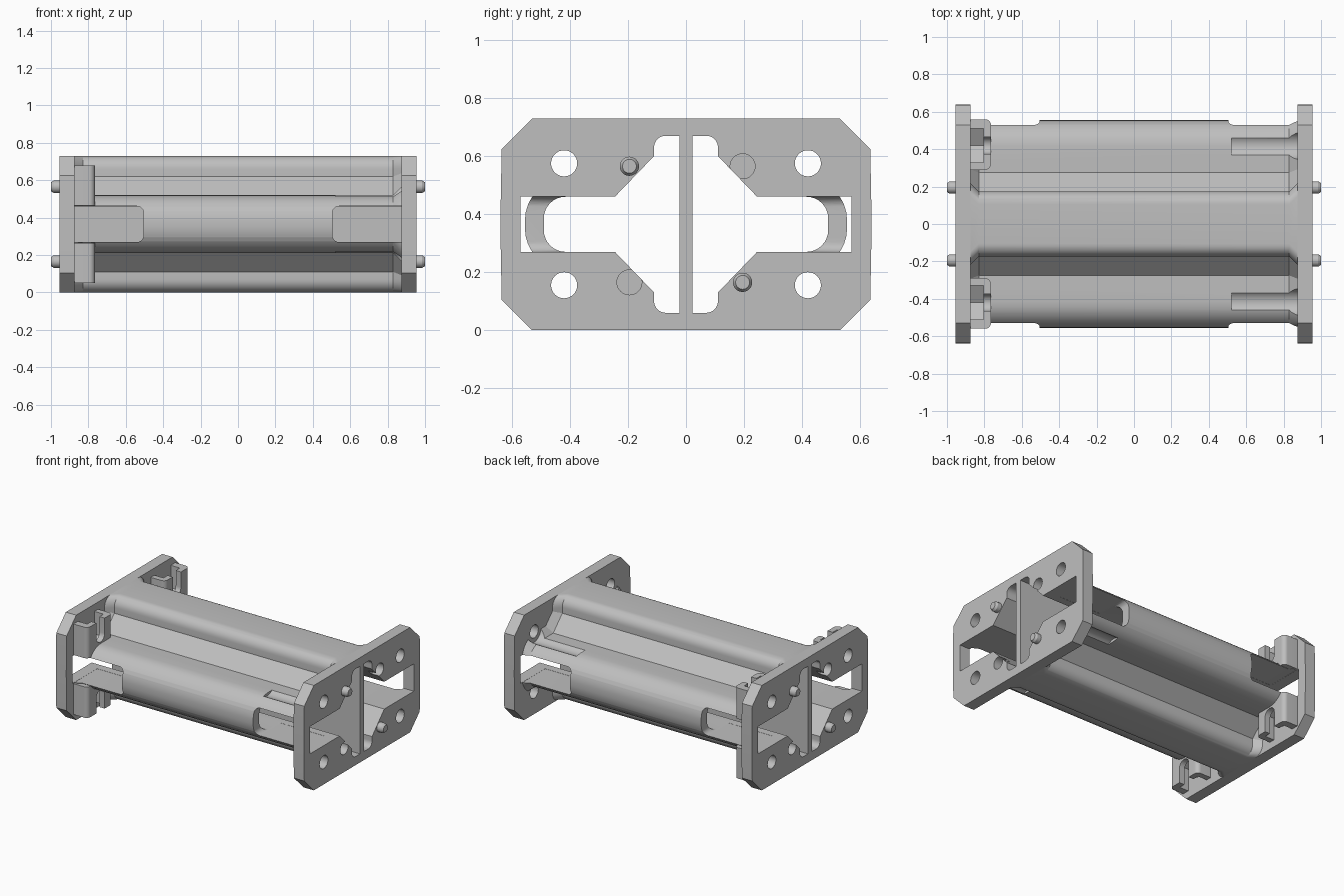
import bpy, bmesh, math
from mathutils import Vector

MID = 0.365            # height of the horizontal symmetry plane
INNER, OUTER = 0.875, 0.955   # end plate faces along x

cube = bpy.data.objects.get("Cube")
if cube:
    bpy.data.objects.remove(cube, do_unlink=True)

grey = bpy.data.materials.new("plain grey")
grey.use_nodes = True
grey.diffuse_color = (0.52, 0.52, 0.52, 1)
grey.node_tree.nodes["Principled BSDF"].inputs["Base Color"].default_value = (0.52, 0.52, 0.52, 1)


def rounded(corners, steps=8):
    """Closed outline from (a, b) or (a, b, radius) corners."""
    out = []
    for i, c in enumerate(corners):
        p = Vector(c[:2])
        if len(c) < 3:
            out.append(p)
            continue
        u = (Vector(corners[i - 1][:2]) - p).normalized()
        v = (Vector(corners[(i + 1) % len(corners)][:2]) - p).normalized()
        half = u.angle(v) / 2
        centre = p + (u + v).normalized() * c[2] / math.sin(half)
        t = c[2] / math.tan(half)
        s, e = (p + u * t - centre).normalized(), (p + v * t - centre).normalized()
        out += [centre + s.slerp(e, k / steps) * c[2] for k in range(steps + 1)]
    return out


def flip(corners, a=1, b=1):
    """Mirror corners; one flip reverses the winding."""
    out = [(c[0] * a, c[1] * b, *c[2:]) for c in corners]
    return out[::-1] if a * b < 0 else out


def circle(y, z, r, n=32):
    return [(y + r * math.cos(k * math.tau / n), z + r * math.sin(k * math.tau / n)) for k in range(n)]


def loft(name, sections, axis="x"):
    """Skin equal outlines placed at (position, outline) along an axis."""
    place = {"x": lambda h, a, b: (h, a, b + MID),
             "y": lambda h, a, b: (a, h, b + MID),
             "z": lambda h, a, b: (a, b, h + MID)}[axis]
    bm = bmesh.new()
    rings = [[bm.verts.new(place(h, *p)) for p in pts] for h, pts in sections]
    bm.faces.new(rings[0])
    bm.faces.new(rings[-1])
    n = len(rings[0])
    for lower, upper in zip(rings, rings[1:]):
        for i in range(n):
            j = (i + 1) % n
            bm.faces.new((lower[i], lower[j], upper[j], upper[i]))
    bmesh.ops.recalc_face_normals(bm, faces=bm.faces)
    mesh = bpy.data.meshes.new(name)
    bm.to_mesh(mesh)
    bm.free()
    mesh.materials.append(grey)
    ob = bpy.data.objects.new(name, mesh)
    bpy.context.collection.objects.link(ob)
    return ob


def prism(name, pts, lo, hi, axis="x"):
    return loft(name, [(lo, pts), (hi, pts)], axis)


def activate(ob):
    bpy.ops.object.select_all(action="DESELECT")
    ob.select_set(True)
    bpy.context.view_layer.objects.active = ob


def cut(ob, cutters):
    """Subtract the cutters and apply."""
    activate(ob)
    for c in cutters:
        c.hide_render = True
        mod = ob.modifiers.new("cut", "BOOLEAN")
        mod.operation, mod.solver, mod.object = "DIFFERENCE", "EXACT", c
        bpy.ops.object.modifier_apply(modifier=mod.name)


def smooth(ob):
    activate(ob)
    bpy.ops.object.shade_smooth_by_angle(angle=math.radians(25))


def body_outline(d=0):
    q = [(0.175 + d, 0.365, 0.07), (0.175 + d, 0.255 + 0.4 * d),
         (0.275 + 0.4 * d, 0.155 + d), (0.555, 0.155 + d, 0.14)]
    return rounded(q + flip(q, 1, -1) + flip(q, -1, -1) + flip(q, -1, 1))


def opening(reach, *corner):
    """Half of the cross-shaped passage, beside the central web."""
    q = [(0.022, 0.305), (0.11, 0.305, 0.04), (0.11, 0.235),
         (0.245, 0.095), (reach, 0.095, *corner)]
    return q + flip(q, 1, -1)


cutters = []


def cutter(*args):
    cutters.append(prism("cutter", *args))
    return cutters[-1]


# Hollow body, flared where it meets the end plates
body = loft("body", [(-INNER, body_outline(0.045)), (-0.83, body_outline()),
                     (0.83, body_outline()), (INNER, body_outline(0.045))])
body_cuts = []
for sy in (1, -1):
    body_cuts.append(cutter(rounded(flip(opening(0.49, 0.075), sy)), -1.1, 1.1))
    # Side windows next to each plate
    for sx in (1, -1):
        window = [(0.505, 0.096, 0.035), (1, 0.096), (1, -0.096), (0.505, -0.096, 0.035)]
        body_cuts.append(cutter(rounded(flip(window, sx)), sy * 0.3, sy * 0.7, "y"))

# Nut holders on one plate, screw grooves on the other
for sy in (1, -1):
    for sz in (1, -1):
        y, z = sy * 0.42, sz * 0.21
        body_cuts.append(cutter(circle(y, z, 0.075), 0.52, 1))
        block = [(-INNER, 0.29), (-0.765, 0.29, 0.03), (-0.765, 0.56, 0.03), (-INNER, 0.56)]
        holder = prism("nut_holder_%s_%s" % ("back" if sy > 0 else "front", "top" if sz > 0 else "bottom"),
                       rounded(flip(block, 1, sy)), sz * 0.1, sz * 0.315, "z")
        pocket = [(-0.09, 0.2), (-0.09, -0.052), (0, -0.104), (0.09, -0.052), (0.09, 0.2)]
        channel = rounded([(-0.045, 0.2), (-0.045, -0.045, 0.044), (0.045, -0.045, 0.044), (0.045, 0.2)])
        own = [cutter([(y + a, z + sz * b) for a, b in pts], lo, hi)
               for pts, lo, hi in ((pocket, -0.9, -0.805), (channel, -0.82, -0.7))]
        cut(holder, own)
        smooth(holder)
        body_cuts += own
cut(body, body_cuts)
smooth(body)

# End plates with openings, screw holes, locating pins and sockets
edge = [(0.53, 0.365), (0.635, 0.26), (0.64, 0), (0.635, -0.26), (0.53, -0.365)]
for s, side in ((1, "left"), (-1, "right")):
    plate = prism(side + "_end_plate", edge + flip(edge, -1, -1), s * INNER, s * OUTER)
    cuts = []
    for sy in (1, -1):
        cuts.append(cutter(rounded(flip(opening(0.57), sy)), s * 0.8, s * 1.1))
        for sz in (1, -1):
            cuts.append(cutter(circle(sy * 0.42, sz * 0.21, 0.045), s * 0.8, s * 1.1))
            y, z = sy * 0.195, sz * 0.2
            if sy * sz * s > 0:
                cuts.append(cutter(circle(y, z, 0.043), s * 0.895, s * 1.1))
            else:
                pin = loft("%s_%s_pin" % (side, "upper" if sz > 0 else "lower"),
                           [(s * 0.94, circle(y, z, 0.033)), (s * 0.985, circle(y, z, 0.033)),
                            (s, circle(y, z, 0.024))])
                smooth(pin)
    cut(plate, cuts)
    smooth(plate)

for c in cutters:
    bpy.data.objects.remove(c, do_unlink=True)
